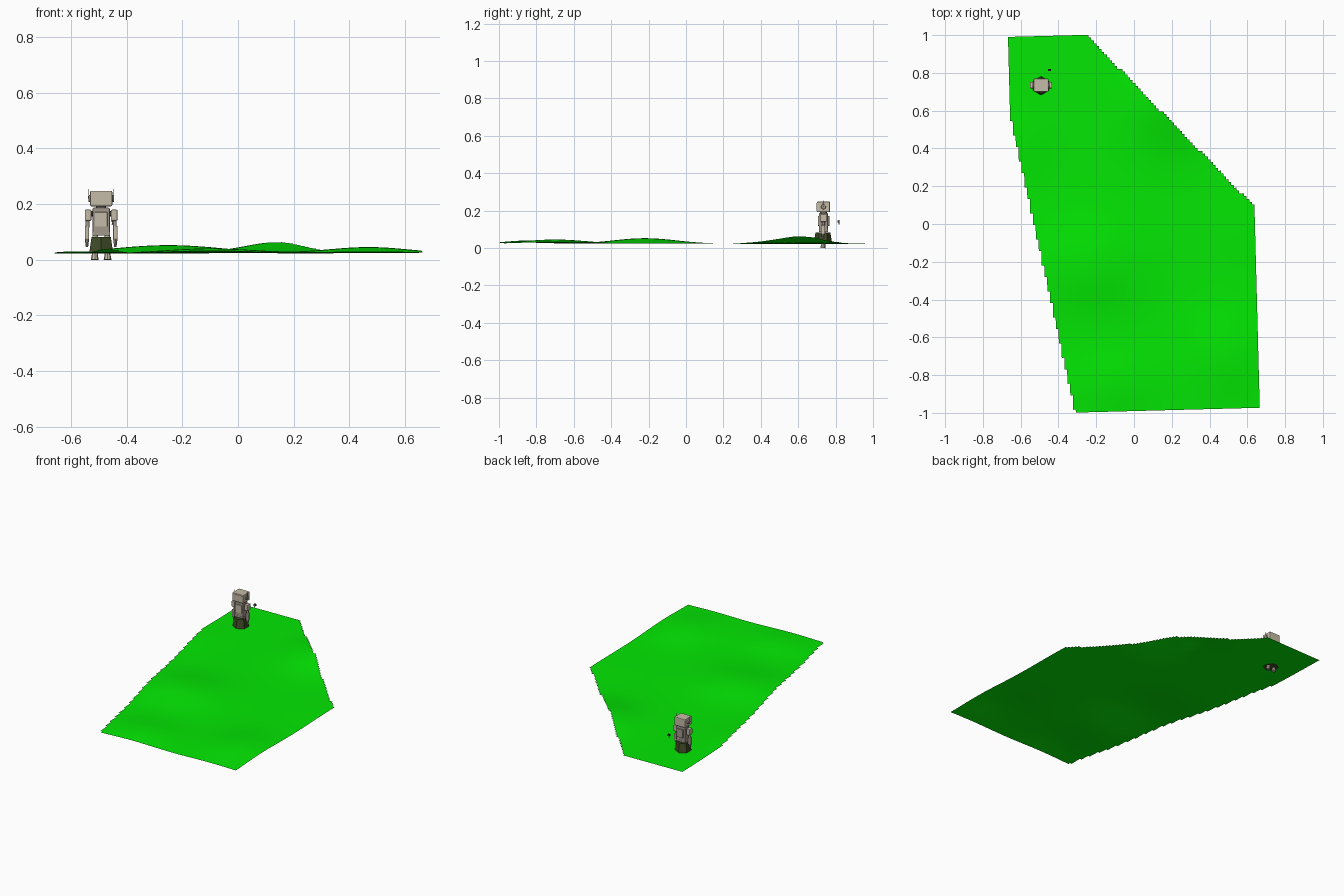
import bpy, bmesh, math
from mathutils import Matrix, Vector

if "Cube" in bpy.data.objects:
    bpy.data.objects.remove(bpy.data.objects["Cube"])


def mat(name, rgb):
    m = bpy.data.materials.new(name)
    m.diffuse_color = (*rgb, 1)
    m.use_nodes = True
    m.node_tree.nodes["Principled BSDF"].inputs["Base Color"].default_value = m.diffuse_color
    return m


GRASS = mat("grass green", (0.001, 0.80, 0.001))
BEIGE = mat("warm beige", (0.56, 0.50, 0.385))
GREY = mat("warm grey", (0.36, 0.315, 0.26))
DARK = mat("dark grey", (0.07, 0.06, 0.055))
OLIVE = mat("dark olive", (0.05, 0.070, 0.020))
CX, CY = -0.492, 0.735   # where the robot stands


def finish(bm, name, material, smooth=False):
    me = bpy.data.meshes.new(name)
    bm.to_mesh(me)
    bm.free()
    me.materials.append(material)
    ob = bpy.data.objects.new(name, me)
    bpy.context.collection.objects.link(ob)
    for p in me.polygons:
        p.use_smooth = smooth
    return ob


def box(name, centre, size, material, bevel=0.0):
    """Box placed relative to the robot's standing point."""
    bm = bmesh.new()
    x, y, z = centre
    m = Matrix.Translation((CX + x, CY + y, z)) @ Matrix.Diagonal((*size, 1))
    bmesh.ops.create_cube(bm, size=1, matrix=m)
    ob = finish(bm, name, material)
    if bevel:
        b = ob.modifiers.new("bevel", 'BEVEL')
        b.width, b.segments = bevel, 2
    return ob


def rod(name, a, b, r1, r2, material, sides=12):
    """Tapered cylinder from a to b, relative to the standing point."""
    a, b = Vector(a), Vector(b)
    d = b - a
    mid = (a + b) / 2 + Vector((CX, CY, 0))
    m = Matrix.Translation(mid) @ d.to_track_quat('Z', 'Y').to_matrix().to_4x4()
    bm = bmesh.new()
    bmesh.ops.create_cone(bm, cap_ends=True, segments=sides, radius1=r1,
                          radius2=r2, depth=d.length, matrix=m)
    return finish(bm, name, material)


# Rolling ground: a slightly turned grid with two stepped diagonal cuts
HILLS = [(0.18, 0.67, 0.045, 0.15, 0.17), (-0.25, -0.22, 0.030, 0.20, 0.17),
         (0.47, -0.70, 0.023, 0.15, 0.17), (-0.10, -0.84, 0.018, 0.17, 0.13),
         (-0.58, 0.45, 0.007, 0.10, 0.15), (0.60, 0.0, 0.004, 0.15, 0.15)]


def height(x, y):
    z = 0.0225
    for hx, hy, h, sx, sy in HILLS:
        z += h * math.exp(-0.5 * (((x - hx) / sx) ** 2 + ((y - hy) / sy) ** 2))
    return z


def inside(x, y):
    left = -0.66 + (0.59 - y) * 0.35 / 1.59
    right = -0.25 + (1.0 - y) * 0.88 / 0.9
    return x > left and x < right


NU, NV = 96, 130
U0, U1, V0, V1 = -0.641, 0.640, -0.990, 1.0075
ca, sa = math.cos(math.radians(1.5)), math.sin(math.radians(1.5))


def ground_xy(i, j):
    u = U0 + (U1 - U0) * i / NU
    v = V0 + (V1 - V0) * j / NV
    return u * ca - v * sa, u * sa + v * ca


bm = bmesh.new()
verts = {}
for i in range(NU):
    for j in range(NV):
        if not inside(*ground_xy(i + 0.5, j + 0.5)):
            continue
        quad = []
        for key in ((i, j), (i + 1, j), (i + 1, j + 1), (i, j + 1)):
            if key not in verts:
                x, y = ground_xy(*key)
                verts[key] = bm.verts.new((x, y, height(x, y)))
            quad.append(verts[key])
        bm.faces.new(quad)
finish(bm, "ground", GRASS, True)

# Skirt-shaped mound around the legs
rod("mound", (0, -0.003, 0.022), (0, -0.003, 0.082), 0.050, 0.040, OLIVE, 6)

# Head with face plate and neck
box("head", (0, 0, 0.220), (0.080, 0.070, 0.056), BEIGE, 0.005)
box("face_plate", (0, -0.0355, 0.220), (0.064, 0.003, 0.042), BEIGE)
rod("neck", (0, 0, 0.182), (0, 0, 0.196), 0.018, 0.018, GREY)

# Torso with chest panel and back box
box("torso", (0, 0, 0.138), (0.062, 0.048, 0.098), GREY, 0.004)
box("chest_panel", (0, -0.026, 0.145), (0.044, 0.006, 0.052), BEIGE, 0.001)
box("belt", (0, 0, 0.093), (0.064, 0.050, 0.012), GREY)
box("back_box", (0, 0.027, 0.145), (0.042, 0.010, 0.055), GREY, 0.002)

# Paired parts
for s, side in ((-1, "left"), (1, "right")):
    rod(side + "_ear", (s * 0.037, 0, 0.220), (s * 0.046, 0, 0.220),
        0.014, 0.012, GREY)
    rod(side + "_antenna", (s * 0.045, 0, 0.220), (s * 0.045, 0, 0.255),
        0.0018, 0.0012, GREY, 6)
    rod(side + "_shoulder_joint", (s * 0.030, 0, 0.166), (s * 0.038, 0, 0.166),
        0.010, 0.010, DARK)
    box(side + "_shoulder", (s * 0.047, 0, 0.160), (0.024, 0.034, 0.040), BEIGE, 0.004)
    rod(side + "_upper_arm", (s * 0.049, 0, 0.116), (s * 0.049, 0, 0.142),
        0.007, 0.007, GREY)
    box(side + "_forearm", (s * 0.051, -0.002, 0.098), (0.016, 0.022, 0.048), BEIGE, 0.003)
    rod(side + "_hand", (s * 0.051, -0.003, 0.045), (s * 0.051, -0.003, 0.076),
        0.004, 0.008, GREY, 8)
    rod(side + "_leg", (s * 0.022, 0, 0.012), (s * 0.022, 0, 0.090),
        0.010, 0.010, BEIGE)
    rod(side + "_foot", (s * 0.023, -0.003, 0.0), (s * 0.023, 0, 0.028),
        0.014, 0.009, BEIGE, 8)

# Small loose piece hovering behind
box("loose_piece", (0.045, 0.080, 0.142), (0.014, 0.010, 0.012), DARK)
rod("loose_pin", (0.040, 0.083, 0.126), (0.048, 0.083, 0.150), 0.003, 0.002, DARK, 6)
